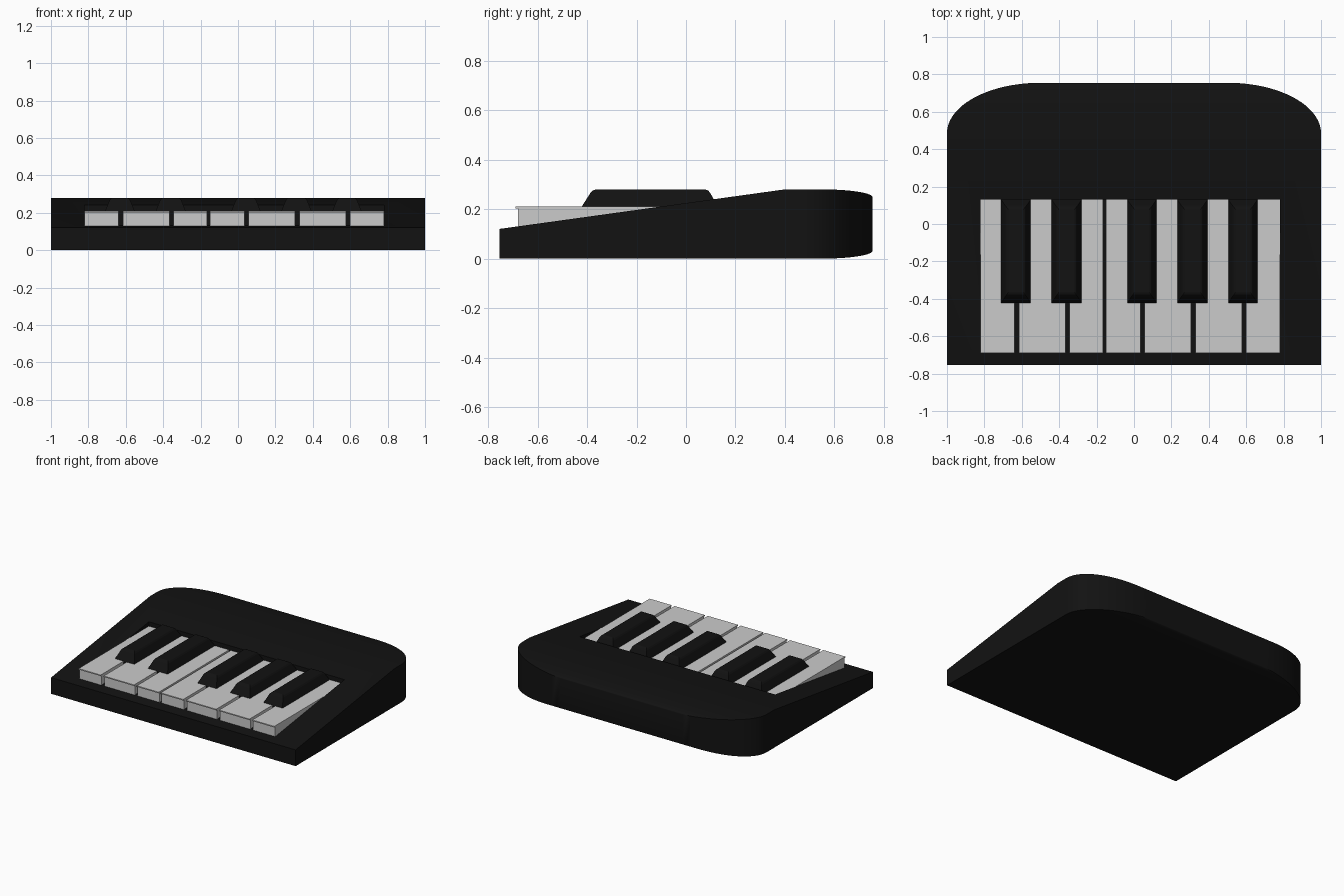
import bpy, bmesh, math

if "Cube" in bpy.data.objects:
    bpy.data.objects.remove(bpy.data.objects["Cube"])


def make_object(name, verts, faces, mat=None):
    mesh = bpy.data.meshes.new(name)
    mesh.from_pydata(verts, [], faces)
    bm = bmesh.new()
    bm.from_mesh(mesh)
    bmesh.ops.recalc_face_normals(bm, faces=bm.faces)
    bm.to_mesh(mesh)
    bm.free()
    obj = bpy.data.objects.new(name, mesh)
    bpy.context.collection.objects.link(obj)
    if mat:
        mesh.materials.append(mat)
    return obj


def loft(name, rings, mat=None):
    """Skin a list of equally long vertex rings and cap both ends."""
    n = len(rings[0])
    verts = [v for ring in rings for v in ring]
    faces = [(r * n + i, r * n + (i + 1) % n, (r + 1) * n + (i + 1) % n, (r + 1) * n + i)
             for r in range(len(rings) - 1) for i in range(n)]
    faces += [tuple(range(n)), tuple(range(len(verts) - n, len(verts)))]
    return make_object(name, verts, faces, mat)


def slab(name, outline, z0, z1, mat=None):
    return loft(name, [[(x, y, z) for x, y in outline] for z in (z0, z1)], mat)


black = bpy.data.materials.new("black_plastic")
black.diffuse_color = (0.006, 0.006, 0.006, 1)
black.use_nodes = True
black.node_tree.nodes["Principled BSDF"].inputs["Base Color"].default_value = black.diffuse_color

# Body: rectangular sections along y, narrowing round the back corners
BACK = 0.755


def section(y, half_width):
    t = max(0.0, min(1.0, (y - 0.55) / (BACK - 0.55)))
    drop = 0.032 * (1 - math.sqrt(1 - t * t))
    top = 0.12 + 0.16 * min(1.0, (y + BACK) / (0.4 + BACK)) - drop
    w = half_width
    return [(-w, y, drop), (w, y, drop), (w, y, top), (-w, y, top)]


rings = [section(-BACK, 1.0), section(0.4, 1.0)]
STEPS = 24
for i in range(STEPS + 1):
    a = math.pi / 2 * i / STEPS
    rings.append(section(0.485 + 0.27 * math.sin(a), 0.5 + 0.5 * math.cos(a)))
body = loft("body", rings, black)

# Key bed recessed into the sloping top
cutter = slab("key_bed_cutter", [(-0.82, -0.68), (0.78, -0.68), (0.78, 0.13), (-0.82, 0.13)],
              0.135, 0.5, black)
cutter.hide_render = True
mod = body.modifiers.new("key_bed", 'BOOLEAN')
mod.object = cutter
mod.solver = 'EXACT'
bpy.context.view_layer.objects.active = body
body.select_set(True)
bpy.ops.object.modifier_apply(modifier=mod.name)
bpy.data.objects.remove(cutter)
bpy.ops.object.shade_smooth_by_angle(angle=math.radians(30))

# White keys: wide front, narrow tail, with a thin overhanging top
# (front left, front right, tail left, tail right)
white_keys = [(-0.82, -0.64, -0.82, -0.71), (-0.615, -0.367, -0.553, -0.44),
              (-0.345, -0.165, -0.28, -0.165), (-0.15, 0.035, -0.15, -0.035),
              (0.057, 0.305, 0.12, 0.232), (0.328, 0.577, 0.393, 0.505),
              (0.60, 0.78, 0.66, 0.78)]
NOTCH, TAIL = -0.42, 0.13
for i, (fl, fr, tl, tr) in enumerate(white_keys, 1):
    for part, front, z0, z1 in (("base", -0.68, 0.125, 0.202), ("top", -0.69, 0.202, 0.21)):
        outline = [(fl, front), (fr, front), (fr, NOTCH), (tr, NOTCH),
                   (tr, TAIL), (tl, TAIL), (tl, NOTCH), (fl, NOTCH)]
        outline = [p for k, p in enumerate(outline) if p != outline[k - 1]]
        slab(f"white_key_{part}_{i}", outline, z0, z1)

# Black keys: straight below, tapering to a narrow flat top
black_keys = [(-0.71, -0.553), (-0.44, -0.28), (-0.035, 0.12), (0.232, 0.393), (0.505, 0.66)]
levels = [(0.135, 0, -0.422, 0.13), (0.21, 0, -0.422, 0.13), (0.265, 0.022, -0.387, 0.098),
          (0.275, 0.029, -0.378, 0.09), (0.28, 0.038, -0.365, 0.078)]
for i, (x0, x1) in enumerate(black_keys, 1):
    loft(f"black_key_{i}", [[(x0 + d, y0, z), (x1 - d, y0, z), (x1 - d, y1, z), (x0 + d, y1, z)]
                            for z, d, y0, y1 in levels], black)
